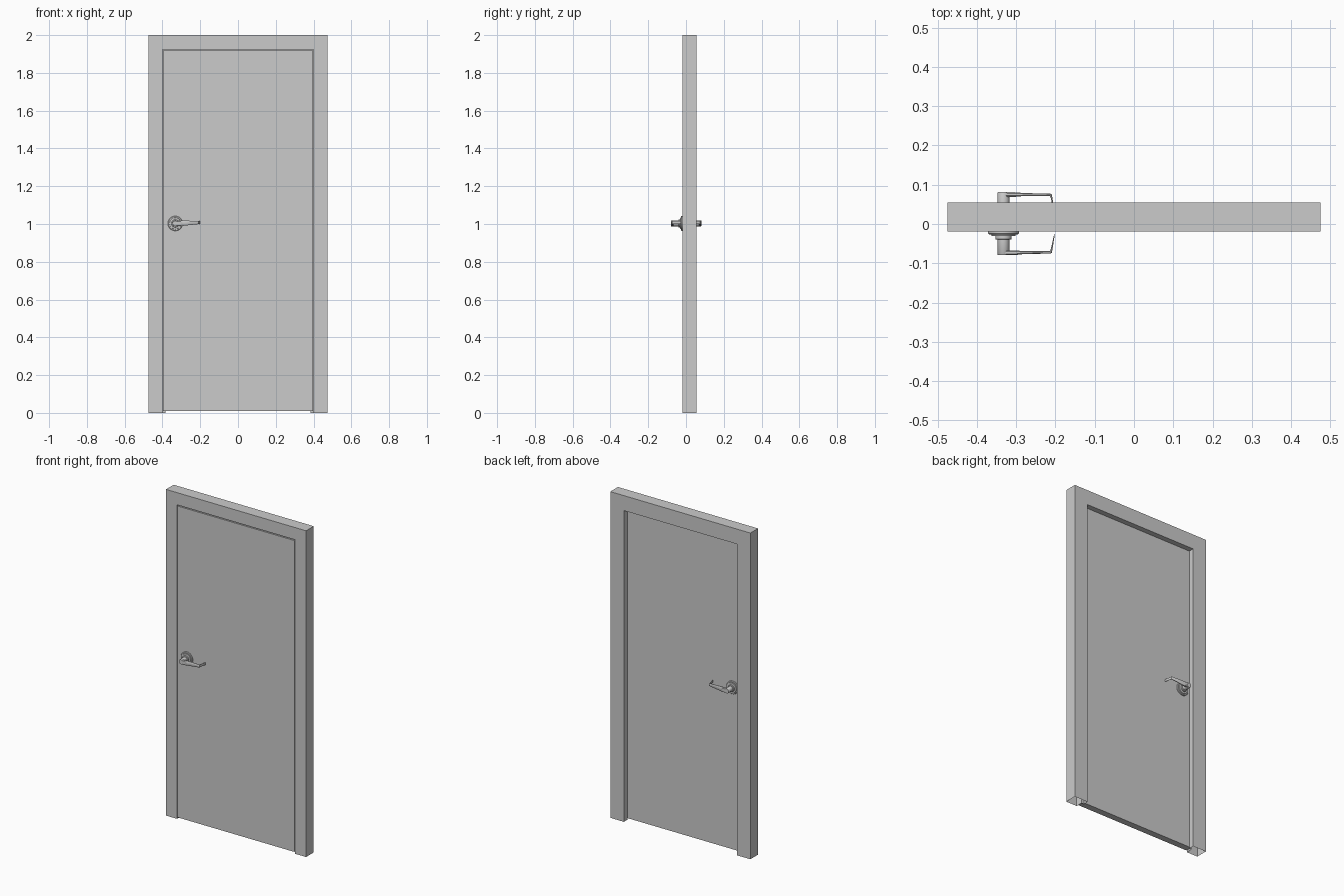
import bpy, bmesh, math

if "Cube" in bpy.data.objects:
    bpy.data.objects.remove(bpy.data.objects["Cube"])

MID = 0.001            # y of the leaf's middle plane, handles mirror about it
HX, HZ = -0.332, 1.003  # handle axis


def make_object(name, bm, smooth=False):
    bmesh.ops.recalc_face_normals(bm, faces=bm.faces)
    me = bpy.data.meshes.new(name)
    bm.to_mesh(me)
    bm.free()
    ob = bpy.data.objects.new(name, me)
    bpy.context.collection.objects.link(ob)
    if smooth:
        bpy.ops.object.select_all(action='DESELECT')
        ob.select_set(True)
        bpy.context.view_layer.objects.active = ob
        bpy.ops.object.shade_smooth_by_angle(angle=math.radians(35))
    return ob


def loft(bm, rings, caps=True):
    rows = [[bm.verts.new(p) for p in ring] for ring in rings]
    n = len(rows[0])
    for a, b in zip(rows, rows[1:]):
        for i in range(n):
            j = (i + 1) % n
            bm.faces.new((a[i], a[j], b[j], b[i]))
    if caps:
        bm.faces.new(rows[0])
        bm.faces.new(rows[-1])


# Frame: rebated profile (inset, y) swept up, across and down; hollow feet
profile = [(0, -0.019), (0.075, -0.019), (0.075, 0.022),
           (0.092, 0.022), (0.092, 0.055), (0, 0.055)]
bm = bmesh.new()
loft(bm, [[(s * (0.475 - d), y, (2 - d) if top else 0) for d, y in profile]
          for s, top in ((-1, 0), (-1, 1), (1, 1), (1, 0))], caps=False)
make_object("door_frame", bm)

# Leaf: flush with the frame front, resting against the stop
bm = bmesh.new()
loft(bm, [[(-0.396, y, z), (0.396, y, z), (0.396, y, 1.919), (-0.396, y, 1.919)]
          for y, z in ((-0.019, 0.01), (0.021, 0.01))])
make_object("door_leaf", bm)


def handle(side, flip):
    def fy(y):
        return 2 * MID - y if flip else y

    # Rose and neck: one turned profile (radius, y)
    turned = [(0.0395, -0.019), (0.0395, -0.024), (0.037, -0.0265),
              (0.031, -0.0265), (0.030, -0.030), (0.0205, -0.031),
              (0.0205, -0.038), (0.019, -0.040), (0.015, -0.040),
              (0.015, -0.078), (0.014, -0.0795)]
    bm = bmesh.new()
    n = 32
    loft(bm, [[(HX + r * math.cos(2 * math.pi * i / n), fy(y),
                HZ + r * math.sin(2 * math.pi * i / n)) for i in range(n)]
              for r, y in turned])
    make_object(side + "_rose_and_neck", bm, True)

    # Lever: tapering bar with a thin return bent toward the leaf
    # stations: outer (x, y), inner (x, y), bottom z, top z
    stations = [((HX, -0.0795), (HX, -0.067), 0.989, 1.017),
                ((-0.305, -0.079), (-0.305, -0.067), 0.989, 1.0175),
                ((-0.292, -0.078), (-0.292, -0.068), 0.990, 1.018),
                ((-0.285, -0.077), (-0.285, -0.069), 0.991, 1.018),
                ((-0.212, -0.075), (-0.214, -0.069), 0.999, 1.016),
                ((-0.209, -0.073), (-0.2125, -0.067), 0.9995, 1.016),
                ((-0.2015, -0.027), (-0.2035, -0.027), 1.001, 1.015)]
    bm = bmesh.new()
    rings = []
    for (ox, oy), (ix, iy), z0, z1 in stations:
        c = (z1 - z0) * 0.12
        px, py = ox + (ix - ox) * 0.25, oy + (iy - oy) * 0.25
        qx, qy = ox + (ix - ox) * 0.75, oy + (iy - oy) * 0.75
        ring = [(ox, oy, z0 + c), (px, py, z0), (qx, qy, z0), (ix, iy, z0 + c),
                (ix, iy, z1 - c), (qx, qy, z1), (px, py, z1), (ox, oy, z1 - c)]
        rings.append([(x, fy(y), z) for x, y, z in ring])
    loft(bm, rings)
    make_object(side + "_lever", bm, True)


handle("front", False)
handle("back", True)
